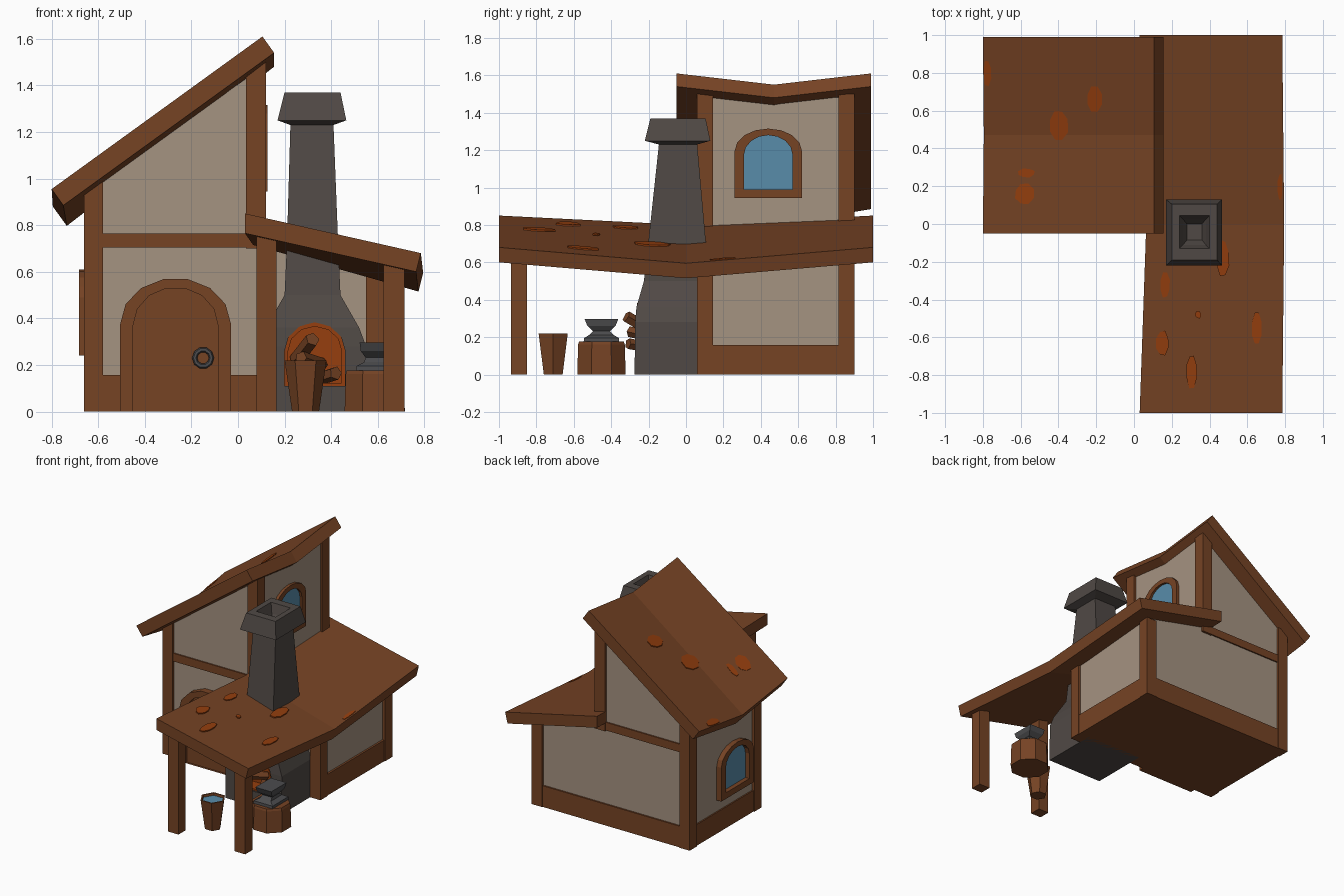
import bpy, bmesh, math, random
from mathutils import Vector

if "Cube" in bpy.data.objects:
    bpy.data.objects.remove(bpy.data.objects["Cube"])

random.seed(4)


def material(name, r, g, b):
    m = bpy.data.materials.new(name)
    lin = [((c / 255 + 0.055) / 1.055) ** 2.4 for c in (r, g, b)]
    m.diffuse_color = (*lin, 1)
    m.use_nodes = True
    m.node_tree.nodes["Principled BSDF"].inputs["Base Color"].default_value = m.diffuse_color
    return m


WOOD = material("brown wood", 118, 67, 36)
PLASTER = material("beige plaster", 165, 147, 129)
STONE = material("grey stone", 80, 73, 69)
IRON = material("dark iron", 76, 76, 78)
BLUE = material("blue glass and water", 88, 140, 170)
ORANGE = material("orange tile", 150, 63, 14)


def skin(name, rings, mat, closed=False):
    """Bridge rings of points; cap the ends unless the strip closes on itself."""
    bm = bmesh.new()
    vs = [[bm.verts.new(p) for p in r] for r in rings]
    n = len(rings[0])
    for a, b in zip(vs, vs[1:] + ([vs[0]] if closed else [])):
        for i in range(n):
            j = (i + 1) % n
            bm.faces.new((a[i], a[j], b[j], b[i]))
    if not closed:
        bm.faces.new(vs[0])
        bm.faces.new(vs[-1])
    bmesh.ops.recalc_face_normals(bm, faces=bm.faces)
    me = bpy.data.meshes.new(name)
    bm.to_mesh(me)
    bm.free()
    me.materials.append(mat)
    ob = bpy.data.objects.new(name, me)
    bpy.context.collection.objects.link(ob)
    return ob


def rect(x0, x1, y0, y1, z):
    return [(x0, y0, z), (x1, y0, z), (x1, y1, z), (x0, y1, z)]


def box(name, x0, x1, y0, y1, z0, z1, mat=WOOD):
    return skin(name, [rect(x0, x1, y0, y1, z0), rect(x0, x1, y0, y1, z1)], mat)


def ngon(cx, cy, z, r, n, rot=0):
    return [(cx + r * math.cos(rot + math.tau * i / n),
             cy + r * math.sin(rot + math.tau * i / n), z) for i in range(n)]


def arch(c, hw, z0, zs, z1, n=7):
    """Outline with straight jambs up to zs and a rounded head up to z1."""
    pts = [(c - hw, z0), (c + hw, z0)]
    return pts + [(c + hw * math.cos(math.pi * i / n),
                   zs + (z1 - zs) * math.sin(math.pi * i / n)) for i in range(n + 1)]


def place(pts, axis, d):
    return [(u, d, v) if axis == 'y' else (d, u, v) for u, v in pts]


def prism(name, pts, axis, d0, d1, mat):
    return skin(name, [place(pts, axis, d0), place(pts, axis, d1)], mat)


def frame(name, outer, inner, axis, d0, d1, mat=WOOD):
    return skin(name, [place(outer, axis, d0), place(outer, axis, d1),
                       place(inner, axis, d1), place(inner, axis, d0)], mat, closed=True)


# Plaster body: tall house and lower lean-to in one profile
body = [(-.645, .1), (.615, .1), (.615, .63), (.105, .75), (.105, 1.48), (-.645, .945)]
prism("plaster_walls", body, 'y', .075, .885, PLASTER)
box("base_beam", -.655, .63, .063, .897, 0, .157)

# Corner posts and cross beams on front and back
for side, y0, y1 in (("front", .06, .145), ("back", .815, .902)):
    box(side + "_left_post", -.662, -.58, y0, y1, 0, .985)
    box(side + "_upper_post", .035, .12, y0, y1, .7, 1.5)
    box(side + "_lean_to_post", .55, .635, y0, y1, 0, .62)
box("front_cross_beam", -.6, .1, .065, .12, .705, .765)
box("back_cross_beam", -.6, .1, .84, .895, .705, .765)
box("porch_left_post", .08, .166, -.935, -.85, 0, .78)
box("porch_right_post", .625, .714, -.935, -.85, 0, .64)


# Sagging roofs: corner order is top-left, top-right, bottom-right, bottom-left
def roof(name, end, mid, y0, y1, patches):
    ym = (y0 + y1) / 2
    skin(name, [place(end, 'y', y0), place(mid, 'y', ym), place(end, 'y', y1)], WOOD)

    def top(x, y):
        t = abs(y - ym) / (y1 - ym)
        line = [a[1] + (b[1] - a[1]) * (x - a[0]) / (b[0] - a[0])
                for a, b in ((end[0], end[1]), (mid[0], mid[1]))]
        return line[1] + (line[0] - line[1]) * t + .004

    for i, (cx, cy, w, h) in enumerate(patches):
        pts = []
        for k in range(8):
            a = math.tau * (k + .5) / 8
            r = random.uniform(.92, 1.1)
            x, y = cx + w / 2 * r * math.cos(a), cy + h / 2 * r * math.sin(a)
            x = max(end[0][0] + .006, min(end[1][0] - .001, x))
            pts.append((x, y))
        skin(f"{name}_tile_{i}", [[(x, y, top(x, y) - .008) for x, y in pts],
                                  [(x, y, top(x, y)) for x, y in pts]], ORANGE)


roof("tall_roof", [(-.80, .955), (.105, 1.61), (.155, 1.54), (-.75, .885)],
     [(-.795, .88), (.105, 1.55), (.155, 1.48), (-.735, .797)], -.05, .99,
     [(-.78, .8, .05, .14), (-.4, .52, .1, .17), (-.21, .66, .08, .14),
      (-.57, .27, .09, .05), (-.58, .16, .1, .11)])
roof("low_roof", [(.03, .85), (.785, .68), (.765, .60), (.03, .765)],
     [(.065, .80), (.795, .595), (.775, .515), (.065, .715)], -1, 1,
     [(.61, .82, .08, .09), (.61, .71, .07, .04), (.48, .48, .09, .16), (.305, .35, .07, .13),
      (.775, .2, .03, .14), (.47, -.18, .07, .19), (.165, -.32, .055, .14),
      (.34, -.48, .035, .04), (.65, -.55, .055, .19), (.15, -.63, .07, .13),
      (.305, -.78, .06, .18)])

# Arched door with ring handle
prism("door", arch(-.268, .19, 0, .375, .54), 'y', .042, .1, WOOD)
frame("door_frame", arch(-.268, .238, 0, .375, .573), arch(-.268, .182, 0, .37, .533),
      'y', .025, .1)
bpy.ops.mesh.primitive_torus_add(major_radius=.036, minor_radius=.011, major_segments=10,
                                 minor_segments=6, location=(-.15, .033, .23),
                                 rotation=(math.pi / 2, 0, 0))
bpy.context.object.name = "door_handle"
bpy.context.object.data.materials.append(IRON)


# Arched windows
def window(name, c, z, d_out, d_glass, d_in, k=1):
    frame(name + "_frame", arch(c, .18 * k, z, z + .25, z + .37, 8),
          arch(c, .13 * k, z + .045, z + .23, z + .335, 8), 'x', d_out, d_in)
    prism(name + "_glass", arch(c, .14 * k, z + .03, z + .23, z + .345, 8), 'x',
          d_glass, d_in, BLUE)


window("right_window", .44, .945, .126, .109, .09)
window("left_window", .37, .24, -.683, -.65, -.63, 1.06)

# Chimney: flared forge base, tapering shaft, hollow cap
chimney = skin("chimney", [rect(*s) for s in (
    (.09, .55, -.275, .165, 0), (.09, .55, -.272, .165, .28), (.12, .52, -.265, .16, .36),
    (.20, .44, -.225, .125, .50), (.21, .43, -.2, .105, .72), (.225, .41, -.145, .06, 1.23),
    (.17, .465, -.22, .13, 1.25), (.20, .44, -.19, .105, 1.37), (.24, .40, -.13, .045, 1.37),
    (.26, .38, -.11, .025, 1.30), (.28, .36, -.085, 0, 1.25))], STONE)

# Hearth opening with orange lining
cutter = prism("hearth_cutter", arch(.33, .13, .11, .26, .382, 6), 'y', -.4, -.14, STONE)
cutter.hide_render = True
cutter.hide_viewport = True
cut = chimney.modifiers.new("hearth", 'BOOLEAN')
cut.operation = 'DIFFERENCE'
cut.solver = 'EXACT'
cut.object = cutter
frame("hearth_lining", arch(.33, .131, .109, .26, .383, 6), arch(.33, .115, .122, .26, .365, 6),
      'y', -.262, -.15, ORANGE)
prism("hearth_embers", arch(.33, .125, .115, .26, .375, 6), 'y', -.165, -.145, ORANGE)


# Logs poking out of the hearth
def log(name, a, b, r):
    a, b = Vector(a), Vector(b)
    q = (b - a).to_track_quat('Z', 'Y')
    ring = [q @ Vector(p) for p in ngon(0, 0, 0, r, 5)]
    skin(name, [[a + p for p in ring], [b + p for p in ring]], WOOD)


log("log_1", (.25, -.17, .22), (.32, -.32, .31), .032)
log("log_2", (.36, -.17, .2), (.27, -.3, .23), .03)
log("log_3", (.34, -.17, .14), (.42, -.31, .165), .03)

# Water bucket
skin("bucket", [ngon(.29, -.71, z, r, 6) for z, r in
                ((0, .058), (.22, .09), (.22, .079), (.195, .075))], WOOD)
skin("bucket_water", [ngon(.29, -.71, z, .077, 6) for z in (.197, .203)], BLUE)

# Stump with anvil
skin("stump", [ngon(.587, -.452, z, r, 8, math.pi / 8) for z, r in
               ((0, .14), (.16, .135), (.176, .13))], WOOD)
skin("anvil", [rect(.587 - hx, .587 + hx, -.452 - hy, -.452 + hy, z) for z, hx, hy in (
    (.175, .08, .095), (.195, .078, .093), (.212, .045, .065), (.232, .04, .045),
    (.26, .06, .075), (.297, .065, .09))], IRON)
